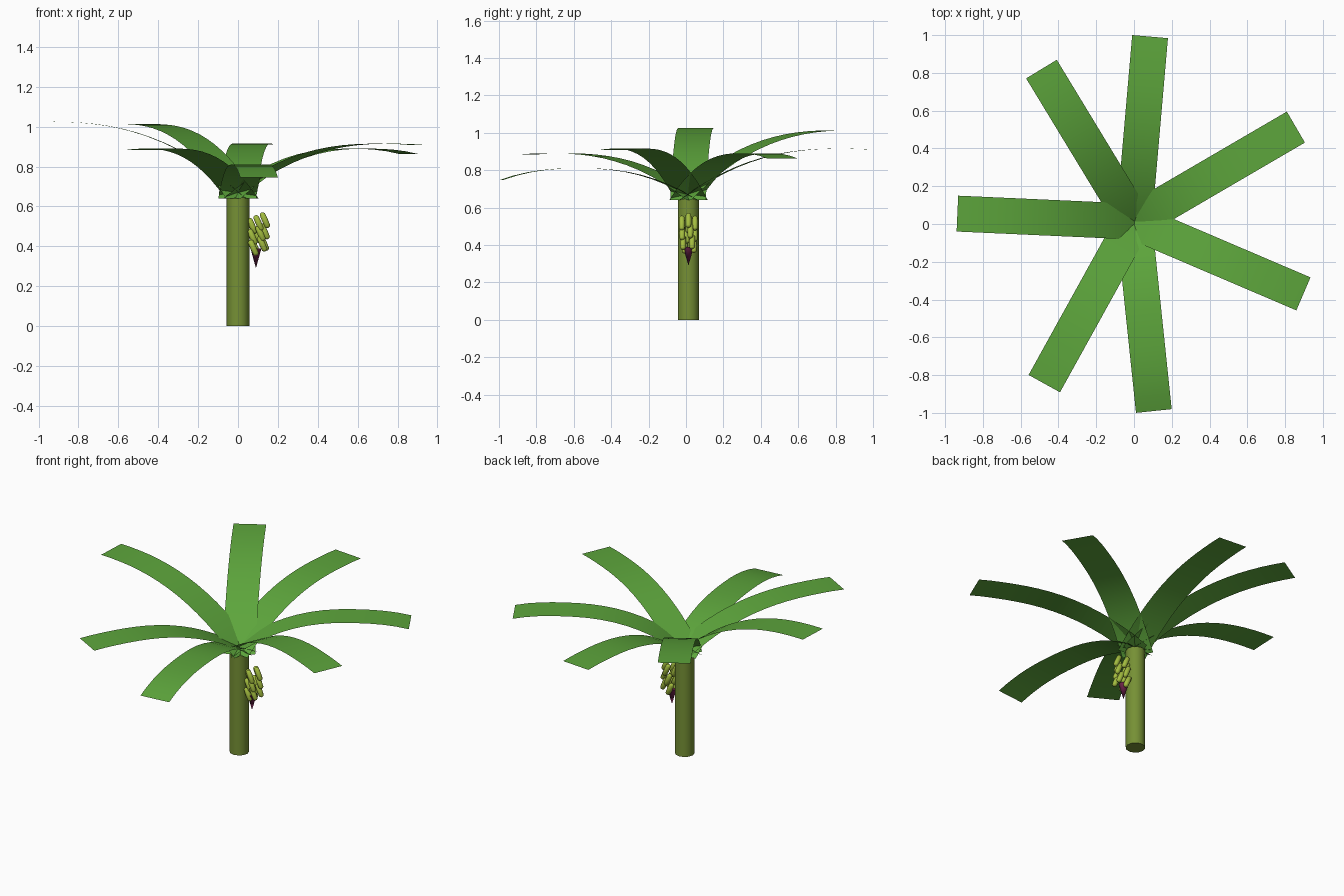
import bpy, bmesh, math
from mathutils import Vector, Matrix

cube = bpy.data.objects.get("Cube")
if cube:
    bpy.data.objects.remove(cube, do_unlink=True)

CENTRE = Vector((0, 0.013, 0))


def material(name, rgb):
    mat = bpy.data.materials.new(name)
    mat.use_nodes = True
    mat.diffuse_color = (*rgb, 1)
    bsdf = mat.node_tree.nodes["Principled BSDF"]
    bsdf.inputs["Base Color"].default_value = (*rgb, 1)
    bsdf.inputs["Roughness"].default_value = 0.8
    return mat


leaf_green = material("leaf green", (0.11, 0.38, 0.045))
trunk_green = material("trunk olive", (0.18, 0.28, 0.035))
fruit_green = material("fruit yellow green", (0.37, 0.51, 0.05))
flower_purple = material("flower purple", (0.17, 0.018, 0.075))


def finish(bm, name, mat):
    mesh = bpy.data.meshes.new(name)
    bm.to_mesh(mesh)
    bm.free()
    mesh.materials.append(mat)
    obj = bpy.data.objects.new(name, mesh)
    bpy.context.collection.objects.link(obj)
    bpy.context.view_layer.objects.active = obj
    bpy.ops.object.select_all(action='DESELECT')
    obj.select_set(True)
    bpy.ops.object.shade_smooth_by_angle(angle=math.radians(40))
    return obj


def cone(name, mat, sides, r_low, r_high, low, high, centre):
    bm = bmesh.new()
    place = Matrix.Translation(centre + Vector((0, 0, (low + high) / 2)))
    bmesh.ops.create_cone(bm, cap_ends=True, segments=sides, radius1=r_low,
                          radius2=r_high, depth=high - low, matrix=place)
    return finish(bm, name, mat)


def leaf(name, tip, peak_z, peak_r, base_z=0.64, half_width=0.095, steps=14):
    """Flat ribbon that starts just behind the crown centre and arches out."""
    run = Vector((*tip, 0)) - CENTRE
    out = run.normalized()
    side = Vector((-out.y, out.x, 0)) * half_width
    start = -0.04
    bm = bmesh.new()
    rows = []
    for i in range(steps + 1):
        r = start + (run.length - start) * i / steps
        drop = abs((r - peak_r) / (start - peak_r)) ** 2.4
        mid = CENTRE + out * r + Vector((0, 0, peak_z - (peak_z - base_z) * drop))
        rows.append([bm.verts.new(mid - side), bm.verts.new(mid + side)])
    for a, b in zip(rows, rows[1:]):
        bm.faces.new((a[0], b[0], b[1], a[1]))
    return finish(bm, name, leaf_green)


# Trunk
cone("trunk", trunk_green, 12, 0.057, 0.057, 0, 0.645, CENTRE)

# Leaves: tip position, highest point, distance of the highest point
LEAVES = [
    ((0.085, 0.992), 0.915, 0.82),
    ((0.857, 0.513), 0.89, 0.7),
    ((0.897, -0.37), 0.915, 0.8),
    ((0.105, -0.99), 0.81, 0.59),
    ((-0.475, -0.845), 0.89, 0.8),
    ((-0.935, 0.055), 1.025, 0.95),
    ((-0.49, 0.82), 1.013, 0.97),
]
for n, (tip, peak_z, peak_r) in enumerate(LEAVES, 1):
    leaf(f"leaf_{n}", tip, peak_z, peak_r)

# Fruit bunch: leaning rings of capsules, one below the other
bm = bmesh.new()
lean = Matrix.Rotation(math.radians(-24), 4, 'Y')
for row in range(3):
    ring = Matrix.Translation(CENTRE + Vector((0.103, 0, 0.517 - 0.056 * row))) @ lean
    for k in range(4):
        angle = math.tau * k / 4 + 0.3 * row
        spot = Vector((math.cos(angle), math.sin(angle), 0)) * 0.035
        made = bmesh.ops.create_uvsphere(bm, u_segments=10, v_segments=8,
                                         radius=0.016)["verts"]
        # Stretch the ball by pulling its two halves apart
        for v in made:
            if abs(v.co.z) > 0.001:
                v.co.z += math.copysign(0.026, v.co.z)
        bmesh.ops.transform(bm, matrix=ring @ Matrix.Translation(spot), verts=made)
finish(bm, "fruit_bunch", fruit_green)

# Hanging flower bud
cone("flower_bud", flower_purple, 10, 0, 0.029, 0.29, 0.39,
     CENTRE + Vector((0.09, 0, 0)))
